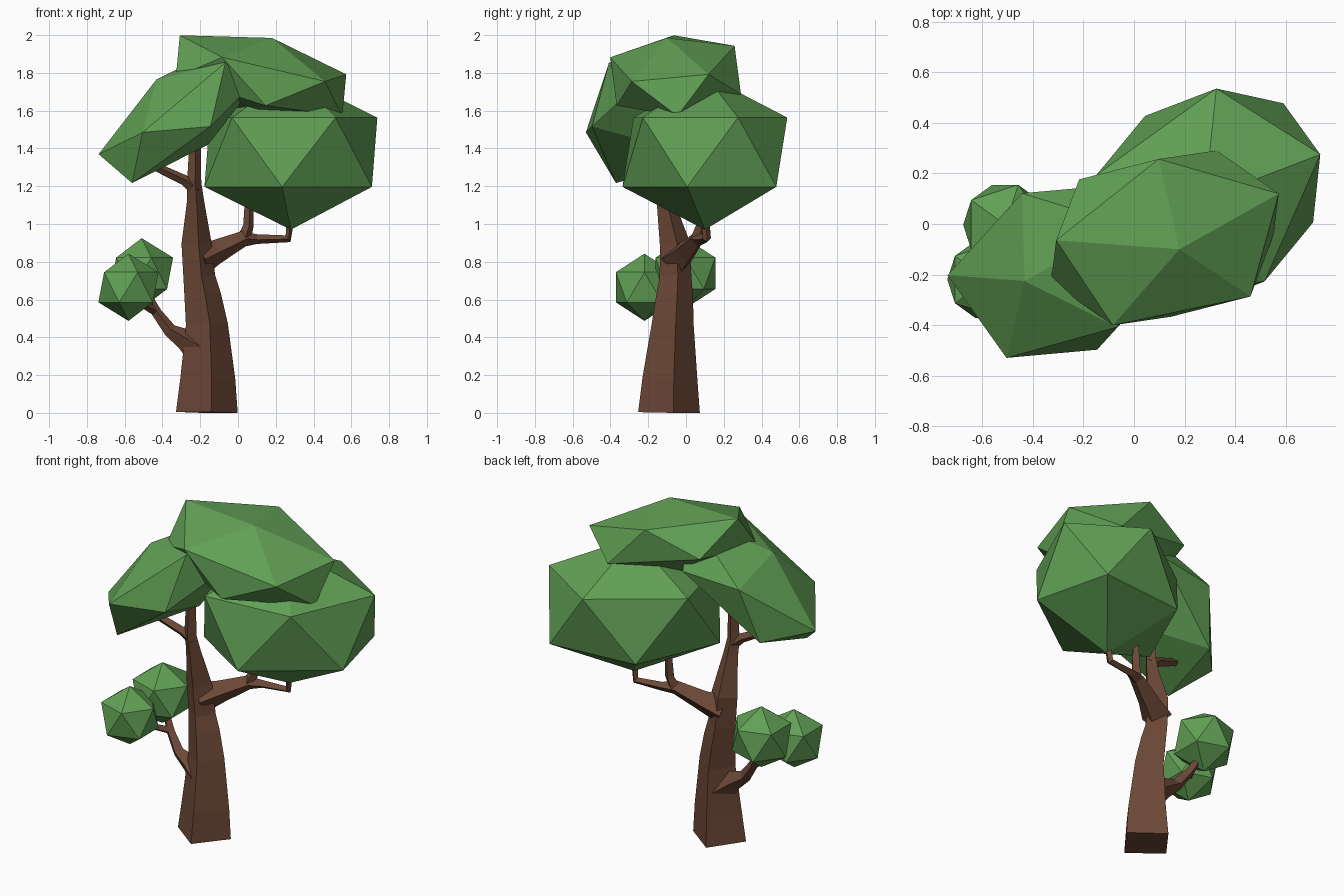
import bpy, bmesh, math
from mathutils import Vector, Matrix

if "Cube" in bpy.data.objects:
    bpy.data.objects.remove(bpy.data.objects["Cube"])


def material(name, rgb):
    m = bpy.data.materials.new(name)
    m.diffuse_color = (*rgb, 1)
    m.use_nodes = True
    m.node_tree.nodes["Principled BSDF"].inputs["Base Color"].default_value = m.diffuse_color
    return m


BARK = material("bark", (0.15, 0.065, 0.038))
LEAF = material("leaf", (0.12, 0.35, 0.09))


def finish(name, bm, mat):
    bmesh.ops.recalc_face_normals(bm, faces=bm.faces[:])
    mesh = bpy.data.meshes.new(name)
    bm.to_mesh(mesh)
    bm.free()
    mesh.materials.append(mat)
    bpy.context.collection.objects.link(bpy.data.objects.new(name, mesh))


def limb(name, pts, twist=8):
    """Four-sided tapering tube through (x, y, z, corner radius) points."""
    bm = bmesh.new()
    pos = [Vector(p[:3]) for p in pts]
    rings = []
    for i, p in enumerate(pts):
        a, b = pos[max(i - 1, 0)], pos[min(i + 1, len(pos) - 1)]
        d = (b - a).normalized()
        v = Vector((0, 1, 0))
        v = (v - d * v.dot(d)).normalized()
        u = v.cross(d)
        ring = []
        for k in range(4):
            t = math.radians(twist + 90 * k)
            co = pos[i] + (u * math.cos(t) + v * math.sin(t)) * p[3]
            co.z = max(co.z, 0)
            ring.append(bm.verts.new(co))
        rings.append(ring)
    for lo, hi in zip(rings, rings[1:]):
        for k in range(4):
            n = (k + 1) % 4
            bm.faces.new((lo[k], lo[n], hi[n], hi[k]))
    bm.faces.new(rings[0][::-1])
    bm.faces.new(rings[-1])
    finish(name, bm, BARK)


def puff(name, centre, p, q, pole):
    """Icosahedron stretched so its ring spans p and q and its tip is at pole."""
    bm = bmesh.new()
    bmesh.ops.create_icosphere(bm, subdivisions=1, radius=1)
    k = math.sqrt(0.8)
    m = Matrix((Vector(p) / k, Vector(q) / k, Vector(pole))).transposed().to_4x4()
    m.translation = centre
    bmesh.ops.transform(bm, matrix=m, verts=bm.verts[:])
    finish(name, bm, LEAF)


# Trunk
limb("trunk", [(-.165, -.09, 0, .165), (-.16, -.085, .18, .147),
               (-.165, -.07, .47, .112), (-.187, -.06, .62, .098),
               (-.205, -.055, .72, .085), (-.22, -.06, .9, .08),
               (-.225, -.11, 1.12, .046), (-.232, -.13, 1.22, .038),
               (-.225, -.13, 1.55, .026)])

# Upper left branch
limb("upper_left_branch", [(-.22, -.12, 1.18, .035), (-.28, -.14, 1.23, .028),
                           (-.45, -.18, 1.31, .022)])

# Right branch with its upright twig
limb("right_branch", [(-.21, -.05, .81, .09), (-.11, 0, .855, .064),
                      (.03, .06, .922, .042), (.1, .09, .92, .026),
                      (.265, .11, .922, .022), (.28, .1, 1.05, .022)])
limb("right_twig", [(.03, .06, .915, .038), (.055, .08, .99, .028),
                    (.06, .09, 1.18, .02)])

# Lower left branch with its side twig
limb("lower_left_branch", [(-.19, -.07, .33, .1), (-.28, -.065, .39, .058),
                           (-.36, -.06, .437, .036), (-.43, -.035, .53, .027),
                           (-.5, 0, .66, .02)])
limb("lower_left_twig", [(-.44, -.035, .54, .024), (-.51, -.12, .58, .02),
                         (-.57, -.2, .64, .018)])

# Large stretched canopy puffs
puff("right_canopy", (.28, .1, 1.38), (-.429, .094, 0), (-.188, -.428, 0), (0, 0, .41))
puff("top_canopy", (.122, -.055, 1.785), (.425, .195, -.082), (-.191, .286, .099), (.058, -.045, .2))
puff("left_canopy", (-.295, -.188, 1.592), (.322, -.067, .31), (-.151, .143, .13), (-.21, -.342, -.107))

# Small round puffs on the lower branch
for name, c, r in (("small_puff_back", (-.51, -.003, .739), .186),
                   ("small_puff_front", (-.58, -.22, .665), .178)):
    h = r * math.sqrt(0.8)
    puff(name, c, (h, 0, 0), (0, h, 0), (0, 0, r))
